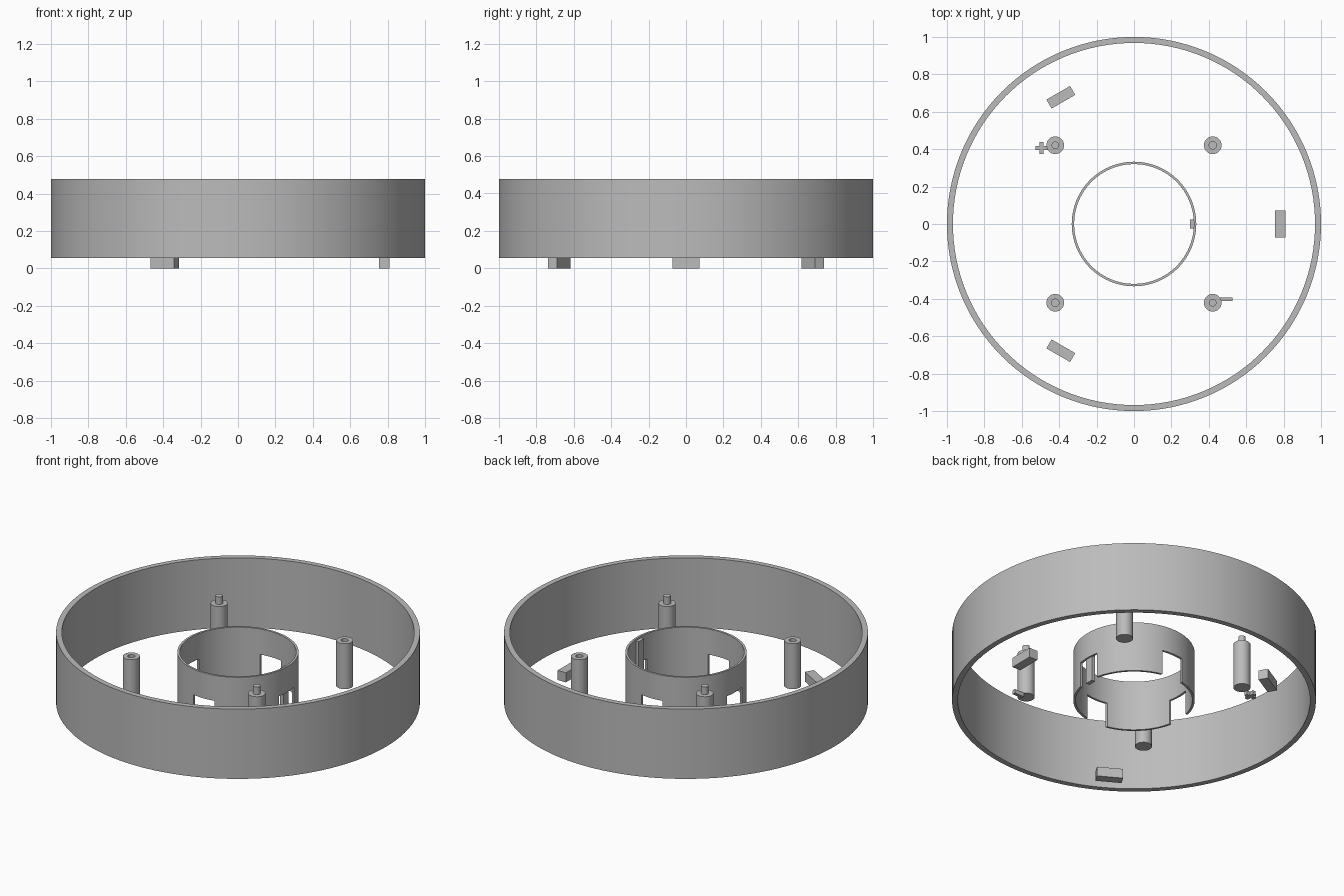
import bpy, bmesh, math
from mathutils import Matrix, Vector

if "Cube" in bpy.data.objects:
    bpy.data.objects.remove(bpy.data.objects["Cube"], do_unlink=True)

grey = bpy.data.materials.new("plain grey")
grey.use_nodes = True
COLOUR = (0.5, 0.5, 0.5, 1)
grey.diffuse_color = COLOUR
grey.node_tree.nodes["Principled BSDF"].inputs["Base Color"].default_value = COLOUR


def finish(bm, name, smooth=False):
    bmesh.ops.remove_doubles(bm, verts=bm.verts, dist=1e-5)
    bmesh.ops.recalc_face_normals(bm, faces=bm.faces)
    mesh = bpy.data.meshes.new(name)
    bm.to_mesh(mesh)
    bm.free()
    mesh.materials.append(grey)
    obj = bpy.data.objects.new(name, mesh)
    bpy.context.collection.objects.link(obj)
    if smooth:
        shade(obj)
    return obj


def activate(obj):
    bpy.ops.object.select_all(action='DESELECT')
    obj.select_set(True)
    bpy.context.view_layer.objects.active = obj


def shade(obj):
    activate(obj)
    bpy.ops.object.shade_smooth_by_angle(angle=math.radians(30))


def lathe(name, profile, steps, centre=(0, 0), closed=False, smooth=True):
    """Spin an (r, z) profile around a vertical axis."""
    bm = bmesh.new()
    verts = [bm.verts.new((r, 0, z)) for r, z in profile]
    edges = [bm.edges.new(pair) for pair in zip(verts, verts[1:])]
    if closed:
        edges.append(bm.edges.new((verts[-1], verts[0])))
    bmesh.ops.spin(bm, geom=verts + edges, cent=(0, 0, 0), axis=(0, 0, 1),
                   angle=math.tau, steps=steps)
    bmesh.ops.translate(bm, verts=bm.verts, vec=(*centre, 0))
    return finish(bm, name, smooth)


def tube(name, inner, outer, bottom, top, steps, smooth=True):
    profile = [(inner, bottom), (outer, bottom), (outer, top), (inner, top)]
    return lathe(name, profile, steps, closed=True, smooth=smooth)


def box(name, low, high, turn=0):
    """Box between two corners, turned about the model's centre."""
    low, high = Vector(low), Vector(high)
    bm = bmesh.new()
    bmesh.ops.create_cube(bm, size=1)
    bmesh.ops.scale(bm, verts=bm.verts, vec=high - low)
    bmesh.ops.translate(bm, verts=bm.verts, vec=(low + high) / 2)
    bmesh.ops.rotate(bm, verts=bm.verts, cent=(0, 0, 0),
                     matrix=Matrix.Rotation(turn, 3, 'Z'))
    return finish(bm, name)


# Outer wall
tube("outer_wall", 0.968, 1.0, 0.055, 0.478, 128)

# Central collar with four notches open at the bottom
collar = tube("central_collar", 0.32, 0.333, 0.055, 0.36, 96, smooth=False)
for i in range(2):
    cutter = box("notch_cutter", (-0.5, -0.07, 0), (0.5, 0.07, 0.205), i * math.pi / 2)
    cutter.hide_render = True
    cut = collar.modifiers.new("notch", 'BOOLEAN')
    cut.operation = 'DIFFERENCE'
    cut.solver = 'EXACT'
    cut.object = cutter
    activate(collar)
    bpy.ops.object.modifier_apply(modifier=cut.name)
    bpy.data.objects.remove(cutter, do_unlink=True)
shade(collar)

# Key bar inside one notch
box("collar_key", (0.3, -0.025, 0.055), (0.323, 0.025, 0.35))

# Posts: two with locating pins, two with blind holes
R, PIN, BASE, TOP = 0.047, 0.02, 0.107, 0.382
pinned = [(0, BASE), (R, BASE), (R, TOP), (PIN, TOP), (PIN, 0.428), (0, 0.428)]
hollow = [(0, BASE), (R, BASE), (R, TOP), (PIN, TOP), (PIN, 0.16), (0, 0.16)]
P = 0.421
for side, word in ((-1, "left_back"), (1, "right_front")):
    lathe("pin_post_" + word, pinned, 32, (side * P, -side * P))
    lathe("socket_post_" + word, hollow, 32, (side * P, side * P))

# Three feet
for i in range(3):
    box(f"foot_{i + 1}", (0.755, -0.073, 0), (0.81, 0.073, 0.058), i * math.tau / 3)


# Raised cross and bar beside the pinned posts
def bar(name, x, y, half_x, half_y):
    box(name, (x - half_x, y - half_y, 0.083), (x + half_x, y + half_y, 0.107))


bar("bar_mark", 0.493, -0.402, 0.033, 0.01)
bar("cross_mark_long", -0.494, 0.406, 0.033, 0.01)
for s in (-1, 1):
    bar("cross_mark_arm", -0.494, 0.406 + s * 0.0215, 0.01, 0.0115)
